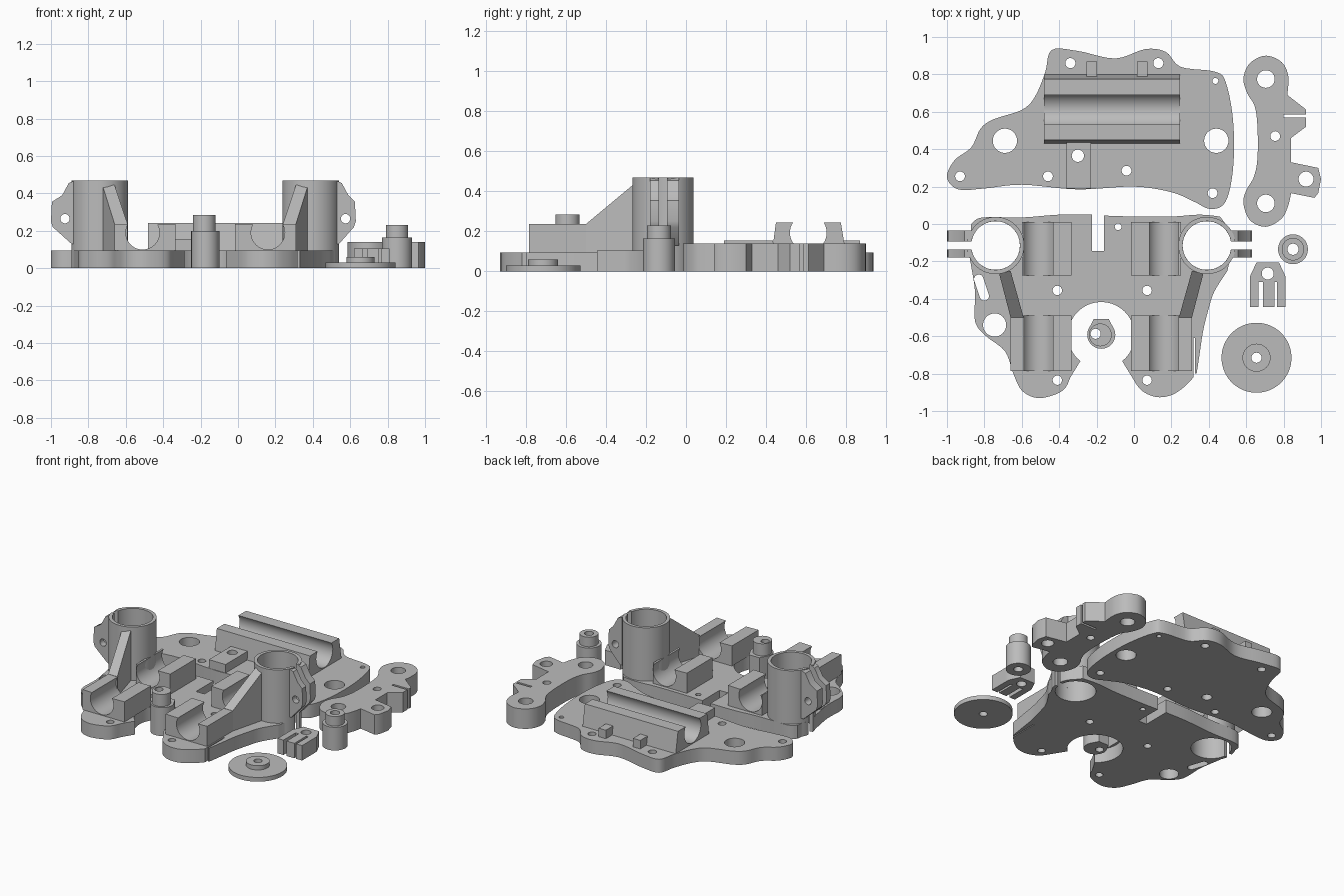
import bpy
import bmesh
from math import sin, cos, radians
from mathutils import Vector

cube = bpy.data.objects.get("Cube")
if cube:
    bpy.data.objects.remove(cube, do_unlink=True)

grey = bpy.data.materials.new("plain_grey")
grey.use_nodes = True
GREY = (0.5, 0.5, 0.5, 1)
grey.diffuse_color = GREY
grey.node_tree.nodes["Principled BSDF"].inputs["Base Color"].default_value = GREY


def arc(x, y, radius, start, end, steps=32):
    """Points along an arc, angles in degrees."""
    angles = [radians(start + (end - start) * i / steps) for i in range(steps + 1)]
    return [(x + radius * cos(a), y + radius * sin(a)) for a in angles]


def circle(x, y, radius, sides=32):
    return arc(x, y, radius, 0, 360, sides)[:-1]


def smooth(points, closed=False, steps=5):
    """Flowing curve through a few points."""
    pts = [Vector(p) for p in points]
    n = len(pts)
    result = []
    for i in range(n if closed else n - 1):
        if closed:
            a, b, c, d = (pts[(i + k) % n] for k in (-1, 0, 1, 2))
        else:
            a, b, c, d = (pts[min(max(i + k, 0), n - 1)] for k in (-1, 0, 1, 2))
        for s in range(steps):
            t = s / steps
            p = b + (c - a) * t / 2
            p += (a - b * 2.5 + c * 2 - d / 2) * t * t
            p += (b * 1.5 - a / 2 - c * 1.5 + d / 2) * t ** 3
            result.append(tuple(p))
    if not closed:
        result.append(tuple(pts[-1]))
    return result


def finish(name, mesh):
    """Put a mesh into the scene with the shared material and shading."""
    mesh.materials.clear()
    mesh.materials.append(grey)
    obj = bpy.data.objects.new(name, mesh)
    bpy.context.collection.objects.link(obj)
    bpy.ops.object.select_all(action='DESELECT')
    obj.select_set(True)
    bpy.context.view_layer.objects.active = obj
    bpy.ops.object.shade_smooth_by_angle(angle=radians(30))
    return obj


def prism(name, outline, low, high, holes=(), axis='z'):
    """Extrude an outline with holes between two levels along an axis."""
    curve = bpy.data.curves.new(name, 'CURVE')
    curve.dimensions = '2D'
    curve.fill_mode = 'BOTH'
    curve.extrude = (high - low) / 2
    for loop in [outline, *holes]:
        spline = curve.splines.new('POLY')
        spline.points.add(len(loop) - 1)
        for point, (x, y) in zip(spline.points, loop):
            point.co = (x, y, 0, 1)
        spline.use_cyclic_u = True
    helper = bpy.data.objects.new(name + "_helper", curve)
    bpy.context.collection.objects.link(helper)
    depsgraph = bpy.context.evaluated_depsgraph_get()
    mesh = bpy.data.meshes.new_from_object(helper.evaluated_get(depsgraph))
    bpy.data.objects.remove(helper, do_unlink=True)
    mesh.name = name
    middle = (low + high) / 2
    bm = bmesh.new()
    bm.from_mesh(mesh)
    bmesh.ops.remove_doubles(bm, verts=bm.verts, dist=0.0001)
    for v in bm.verts:
        a, b, depth = v.co.x, v.co.y, v.co.z + middle
        v.co = {'x': (depth, a, b), 'y': (a, depth, b), 'z': (a, b, depth)}[axis]
    bmesh.ops.recalc_face_normals(bm, faces=bm.faces)
    bm.to_mesh(mesh)
    bm.free()
    return finish(name, mesh)


def box(name, x, y, z, holes=()):
    corners = [(x[0], y[0]), (x[1], y[0]), (x[1], y[1]), (x[0], y[1])]
    return prism(name, corners, z[0], z[1], holes)


def hull(name, points):
    bm = bmesh.new()
    verts = [bm.verts.new(p) for p in points]
    bmesh.ops.convex_hull(bm, input=verts)
    bmesh.ops.recalc_face_normals(bm, faces=bm.faces)
    mesh = bpy.data.meshes.new(name)
    bm.to_mesh(mesh)
    bm.free()
    return finish(name, mesh)


PLATE = 0.095      # plate thickness
MID = -0.175       # mirror line of the front plate
TOWER = 0.565      # tower distance from the mirror line
TOWER_Y = -0.115
BORE, OUTER = 0.13, 0.153
GAP = 9            # half angle of the clamp slot
left_x, right_x = MID + TOWER, MID - TOWER

# Front plate, with keyhole bores, rear slot and round front opening
front = smooth([(-.87, 0), (-.81, .035), (-.6, .035), (-.4, .05), (-.225, .05)])
front += [(-.225, -.145), (-.16, -.145)]
front += smooth([(-.16, .045), (0, .04), (.2, .04), (.35, .05), (.46, .04)])
front += arc(left_x, TOWER_Y, OUTER, 50, GAP, 8)
front += arc(left_x, TOWER_Y, BORE, GAP, 360 - GAP)
front += arc(left_x, TOWER_Y, OUTER, -GAP, -40, 8)
front += smooth([(.5, -.25), (.43, -.36), (.4, -.45), (.37, -.57), (.35, -.7), (.335, -.8)])
front += [(.325, -.8), (.325, -.61), (.318, -.61)]
front += smooth([(.318, -.82), (.27, -.87), (.2, -.915), (.12, -.925), (.04, -.89), (-.01, -.82)])
front += arc(MID, -.595, .178, -51, 231)
front += smooth([(-.34, -.82), (-.37, -.88), (-.43, -.915), (-.52, -.93), (-.6, -.89),
                 (-.645, -.8), (-.69, -.68), (-.79, -.6), (-.85, -.52), (-.85, -.36), (-.875, -.2)])
front += arc(right_x, TOWER_Y, OUTER, 205, 180 + GAP, 6)
front += arc(right_x, TOWER_Y, BORE, 180 + GAP, 540 - GAP)
front += arc(right_x, TOWER_Y, OUTER, 180 - GAP, 150, 6)
holes = [circle(x, y, .025) for x in (-.41, .07) for y in (-.355, -.835)]
holes += [circle(-.745, -.54, .062), circle(-.085, -.015, .018)]
holes.append(arc(-.83, -.295, .025, 15, 195, 12) + arc(-.8, -.385, .025, 195, 375, 12))
prism("front_plate", front, 0, PLATE, holes)

# Mirrored towers, clamp ears, bearing cradles and gussets
for side, word in ((1, "left"), (-1, "right")):
    def at(u):
        return MID + side * u

    turn = 0 if side > 0 else 180
    ring = arc(at(TOWER), TOWER_Y, OUTER, turn + GAP, turn + 360 - GAP, 48)
    ring += arc(at(TOWER), TOWER_Y, BORE, turn + 360 - GAP, turn + GAP, 48)
    prism(word + "_tower", ring, PLATE, .47)

    reach = .24 if side > 0 else .26
    ear = [(.132, .13), (.15, .13), (reach - .01, .22), (reach, .25), (reach - .005, .355),
           (.2, .39), (.165, .455), (.132, .47)]
    ear = [(at(TOWER + u), z) for u, z in ear]
    for part, low, high in (("front", -.18, -.136), ("rear", -.094, -.035)):
        prism(f"{word}_{part}_clamp_ear", ear, low, high,
              [circle(at(TOWER + .185), .265, .025)], 'y')

    for part, width, low, high in (("rear", .425, -.275, .012), ("front", .485, -.785, -.49)):
        bend = [(at(u), z) for u, z in arc(.335, .19, .09, 30, -210)]
        cradle = [(at(.16), PLATE), (at(width), PLATE), (at(width), .237)]
        cradle += bend + [(at(.16), .237)]
        prism(f"{word}_{part}_cradle", cradle, low, high, axis='y')

    foot = [(at(u), -.5, z) for u in (.415, .485) for z in (PLATE, .237)]
    head = [(at(u), -.25, z) for u in (.485, .55) for z in (PLATE, .445)]
    hull(word + "_gusset", foot + head)

# Rear plate
rear = smooth([(-.44, .93), (-.3, .925), (-.1, .885), (.06, .935), (.17, .92), (.25, .84),
               (.43, .815), (.49, .76), (.53, .55), (.53, .3), (.49, .12), (.41, .08),
               (.32, .12), (.2, .17), (0, .2), (-.3, .185), (-.6, .21), (-.8, .19),
               (-.94, .185), (-1, .25), (-.96, .34), (-.87, .41), (-.82, .51),
               (-.75, .56), (-.6, .61), (-.53, .68), (-.475, .81)], closed=True)
rear_holes = [(-.69, .445, .065), (.44, .445, .065), (-.93, .255, .026), (-.46, .255, .026),
              (-.3, .365, .033), (-.04, .285, .026), (.42, .165, .026), (.435, .765, .016),
              (-.34, .86, .027), (.13, .86, .027)]
prism("rear_plate", rear, 0, PLATE, [circle(*h) for h in rear_holes])

# Long rear cradle, its tabs and the drilled block in front of it
trough = [(.43, PLATE), (.8, PLATE), (.775, .243)]
trough += arc(.612, .193, .092, 33, -213) + [(.45, .243)]
prism("rear_cradle", trough, -.48, .245, axis='x')
for word, x in (("right", -.225), ("left", .043)):
    box(word + "_tab", (x - .028, x + .028), (.78, .87), (PLATE, .155))
box("drilled_block", (-.36, -.23), (.19, .435), (PLATE, .155), [circle(-.3, .365, .033)])

# Lever arm
lever = smooth([(.82, .69), (.825, .79), (.79, .865), (.705, .9), (.62, .86), (.585, .78),
                (.605, .7), (.645, .63), (.66, .52), (.66, .35), (.64, .25), (.6, .18),
                (.585, .11), (.62, .02), (.705, -.015), (.79, .03), (.825, .1), (.84, .165)])
lever += [(.965, .14), (.985, .165), (1, .24), (.985, .3), (.84, .33), (.84, .46), (.92, .52),
          (.92, .57), (.8, .57), (.8, .586), (.92, .586), (.92, .612)]
lever_holes = [(.705, .775, .047), (.705, .11, .047), (.755, .47, .026), (.92, .24, .04)]
prism("lever_arm", lever, 0, .14, [circle(*h) for h in lever_holes])

# Stepped bushings
bore = [circle(.85, -.135, .03)]
prism("side_bushing_base", circle(.85, -.135, .08), 0, .163, bore)
prism("side_bushing_collar", circle(.85, -.135, .06), .163, .23, bore)
bore = [circle(-.205, -.587, .027)]
base = arc(-.175, -.592, .075, 160, 380) + [(-.135, -.508), (-.215, -.508)]
prism("middle_bushing_base", base, 0, .2, bore)
prism("middle_bushing_collar", circle(-.18, -.593, .061), .2, .285, bore)

# Forked clip
fork = [(.655, -.205), (.775, -.205), (.81, -.28)]
for a, b in ((.81, .765), (.75, .69), (.665, .62)):
    fork += [(a, -.31), (a, -.445), (b, -.445), (b, -.31)]
fork.append((.62, -.28))
prism("forked_clip", fork, 0, .105, [circle(.715, -.265, .032)])

# Washer disc
bore = [circle(.655, -.715, .027)]
prism("disc", circle(.655, -.715, .187, 64), 0, .03, bore)
prism("disc_boss", circle(.655, -.715, .075), .03, .06, bore)
